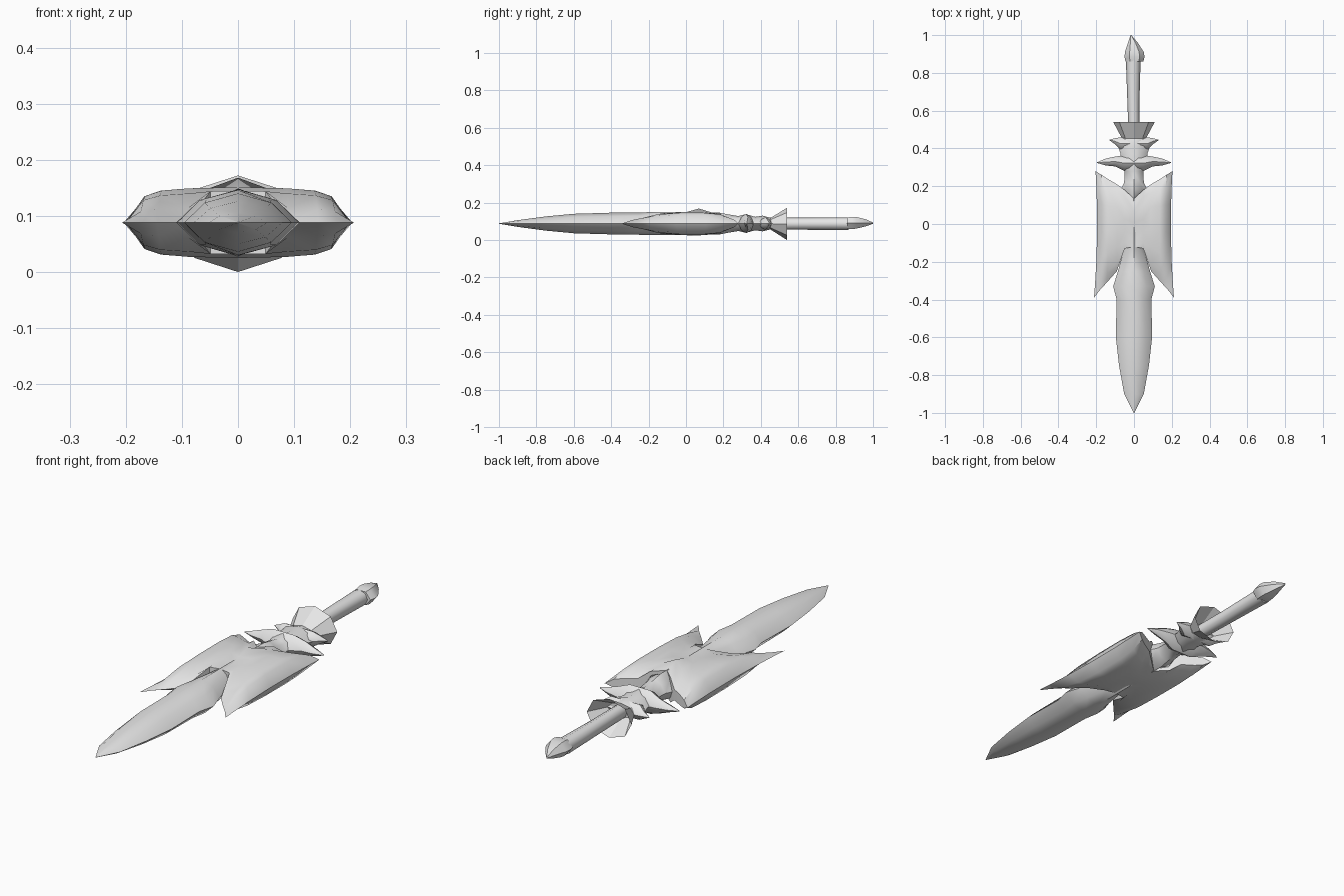
import bpy, bmesh, math

if "Cube" in bpy.data.objects:
    bpy.data.objects.remove(bpy.data.objects["Cube"])

Z = 0.088  # height of the long axis
steel = bpy.data.materials.new("light_grey")
steel.diffuse_color = (0.8, 0.8, 0.8, 1)
steel.use_nodes = True
steel.node_tree.nodes["Principled BSDF"].inputs["Base Color"].default_value = steel.diffuse_color


def finish(name, bm, angle=40):
    bmesh.ops.remove_doubles(bm, verts=bm.verts, dist=0.0005)
    bmesh.ops.recalc_face_normals(bm, faces=bm.faces)
    me = bpy.data.meshes.new(name)
    bm.to_mesh(me)
    bm.free()
    me.materials.append(steel)
    ob = bpy.data.objects.new(name, me)
    bpy.context.collection.objects.link(ob)
    bpy.ops.object.select_all(action='DESELECT')
    ob.select_set(True)
    bpy.context.view_layer.objects.active = ob
    bpy.ops.object.shade_smooth_by_angle(angle=math.radians(angle))
    return ob


def ring_profile(n):
    return [(math.cos(2 * math.pi * i / n), math.sin(2 * math.pi * i / n)) for i in range(n)]


def loft(name, sections, profile, along='y', caps=True, angle=40):
    """Sections: (position, side centre, height centre, side radius, height radius)."""
    bm = bmesh.new()
    rings = []
    for p, c, z, r, h in sections:
        ring = []
        for a, b in profile:
            s, t = c + a * r, z + b * h
            ring.append(bm.verts.new((s, p, t) if along == 'y' else (p, s, t)))
        rings.append(ring)
    n = len(profile)
    for r0, r1 in zip(rings, rings[1:]):
        for i in range(n):
            bm.faces.new((r0[i], r0[(i + 1) % n], r1[(i + 1) % n], r1[i]))
    if caps:
        bm.faces.new(rings[0])
        bm.faces.new(rings[-1])
    return finish(name, bm, angle)


lens = [(1, 0), (.62, .68), (0, 1), (-.62, .68), (-1, 0), (-.62, -.68), (0, -1), (.62, -.68)]

# Blade
loft("blade", [(y, 0, Z, r, h) for y, r, h in [
    (-1, .001, .001), (-.9, .052, .018), (-.75, .079, .038), (-.6, .096, .052),
    (-.4, .092, .058), (-.33, .11, .059), (-.25, .085, .06),
    (-.13, .052, .061), (0, .05, .061)]], lens)

# Winged guard: mirrored grid of columns (x, front y, back y, half thickness)
cols = [(0, -.12, .135, .063), (.05, -.13, .18, .062), (.09, -.25, .21, .061),
        (.14, -.31, .24, .057), (.17, -.345, .26, .047), (.2, -.39, .28, 0)]
rows = [(0, 0), (.1, .42), (.28, .85), (.5, 1), (.74, 1), (.9, .85), (1, .4)]
bm = bmesh.new()
for sx in (1, -1):
    for sz in (1, -1):
        grid = []
        for x, y0, y1, h in cols:
            line = []
            for j, (v, e) in enumerate(rows):
                y = y0 + (y1 - y0) * v
                if x < .06:
                    e = max(e, .9)
                t = h * e
                if x == 0 and sz > 0 and j == 4:
                    t = .08  # central ridge on top
                line.append(bm.verts.new((sx * x * (.975 + .55 * y * y), y, Z + sz * t)))
            grid.append(line)
        for a, b in zip(grid, grid[1:]):
            for j in range(len(rows) - 1):
                bm.faces.new((a[j], a[j + 1], b[j + 1], b[j]))
    # front and back rims joining the upper and lower skins
    for v in (0, 1):
        e = rows[0 if v == 0 else -1][1]
        pts = []
        for c in cols:
            y = c[2] if v else c[1]
            t = c[3] * (max(e, .9) if c[0] < .06 else e)
            x = sx * c[0] * (.975 + .55 * y * y)
            pts.append([bm.verts.new((x, y, Z + s * t)) for s in (1, -1)])
        for p, q in zip(pts, pts[1:]):
            bm.faces.new((p[0], p[1], q[1], q[0]))
finish("winged_guard", bm)

# Neck between guard and collar
loft("neck", [(y, 0, Z, r, h) for y, r, h in [
    (.12, .01, .058), (.18, .072, .058), (.22, .052, .05), (.28, .05, .04),
    (.32, .08, .05), (.37, .07, .036), (.41, .085, .042), (.455, .07, .03)]], lens)

# Two pointed cross bars
for name, half in [
    ("large_cross_bar", [(.195, .325, .002, .002), (.15, .328, .018, .016),
                         (.10, .331, .026, .034), (.05, .322, .042, .052)]),
    ("small_cross_bar", [(.13, .445, .002, .002), (.10, .438, .016, .016),
                         (.07, .425, .034, .034)])]:
    secs = [(-x, y, Z, r, h) for x, y, r, h in half]
    secs += [(x, y, Z, r, h) for x, y, r, h in reversed(half)]
    loft(name, secs, lens, along='x')

# Flared collar, open at the back
loft("collar", [(.45, 0, .087, .062, .03), (.54, 0, .086, .11, .086)],
     ring_profile(8), caps=False, angle=20)

# Handle and pommel
loft("handle", [(.44, 0, .087, .028, .032), (.62, -.003, .087, .031, .032),
                (.87, -.004, .087, .039, .034)], ring_profile(8), angle=50)
loft("pommel", [(.86, .002, .09, .047, .034), (.885, .003, .091, .053, .038),
                (.91, .002, .092, .05, .036), (.96, -.006, .092, .026, .022),
                (1, -.016, .09, .002, .004)], ring_profile(6), angle=30)
